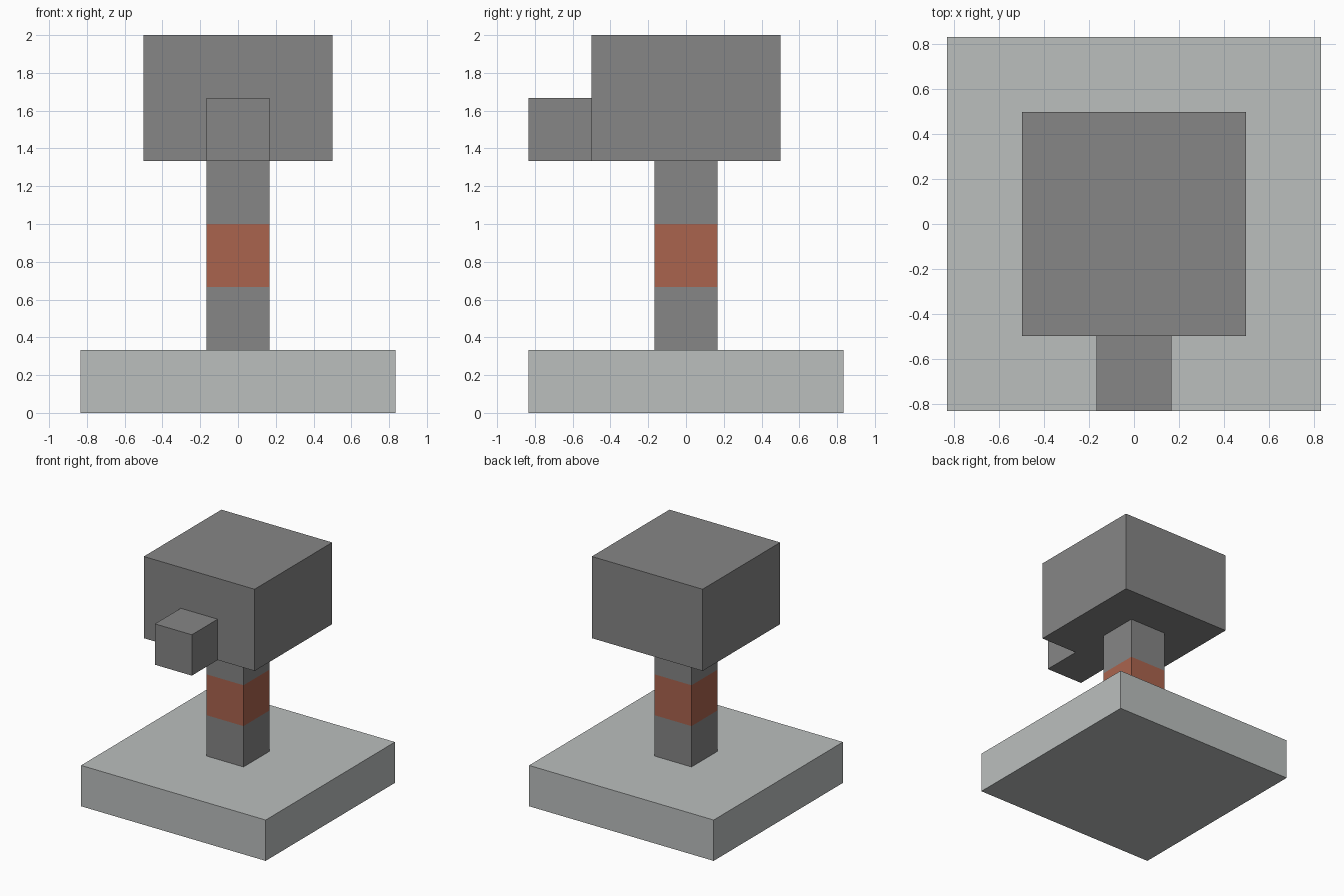
import bpy
import bmesh
from mathutils import Matrix, Vector

UNIT = 1 / 3  # everything sits on a grid of thirds

default_cube = bpy.data.objects.get("Cube")
if default_cube:
    bpy.data.objects.remove(default_cube, do_unlink=True)


def make_material(name, rgb):
    mat = bpy.data.materials.new(name)
    mat.use_nodes = True
    colour = (*rgb, 1)
    mat.diffuse_color = colour
    mat.node_tree.nodes["Principled BSDF"].inputs["Base Color"].default_value = colour
    return mat


stone = make_material("pale_stone", (0.497, 0.521, 0.515))
grey = make_material("dark_grey", (0.238, 0.238, 0.238))
rust = make_material("rust_red", (0.402, 0.127, 0.076))


def add_block(name, size, base, materials):
    """Box of the given size, with base at the centre of its underside, in grid units."""
    bm = bmesh.new()
    centre = Vector(base) + Vector((0, 0, size[2] / 2))
    matrix = Matrix.Scale(UNIT, 4) @ Matrix.Translation(centre) @ Matrix.Diagonal((*size, 1))
    bmesh.ops.create_cube(bm, size=1, matrix=matrix)
    mesh = bpy.data.meshes.new(name)
    bm.to_mesh(mesh)
    bm.free()
    for mat in materials:
        mesh.materials.append(mat)
    obj = bpy.data.objects.new(name, mesh)
    bpy.context.collection.objects.link(obj)
    return obj


# Square plinth, head block and the snout on its front
add_block("base_slab", (5, 5, 1), (0, 0, 0), [stone])
add_block("head_block", (3, 3, 2), (0, 0, 4), [grey])
add_block("front_snout", (1, 1, 1), (0, -2, 4), [grey])

# Post, cut at the band edges and coloured by height
post = add_block("post", (1, 1, 3), (0, 0, 1), [grey, rust])
bm = bmesh.new()
bm.from_mesh(post.data)
for level in (2, 3):
    bmesh.ops.bisect_plane(bm, geom=bm.verts[:] + bm.edges[:] + bm.faces[:],
                           plane_co=(0, 0, level * UNIT), plane_no=(0, 0, 1))
for face in bm.faces:
    height = face.calc_center_median().z / UNIT
    face.material_index = int(2 < height < 3)
bm.to_mesh(post.data)
bm.free()
